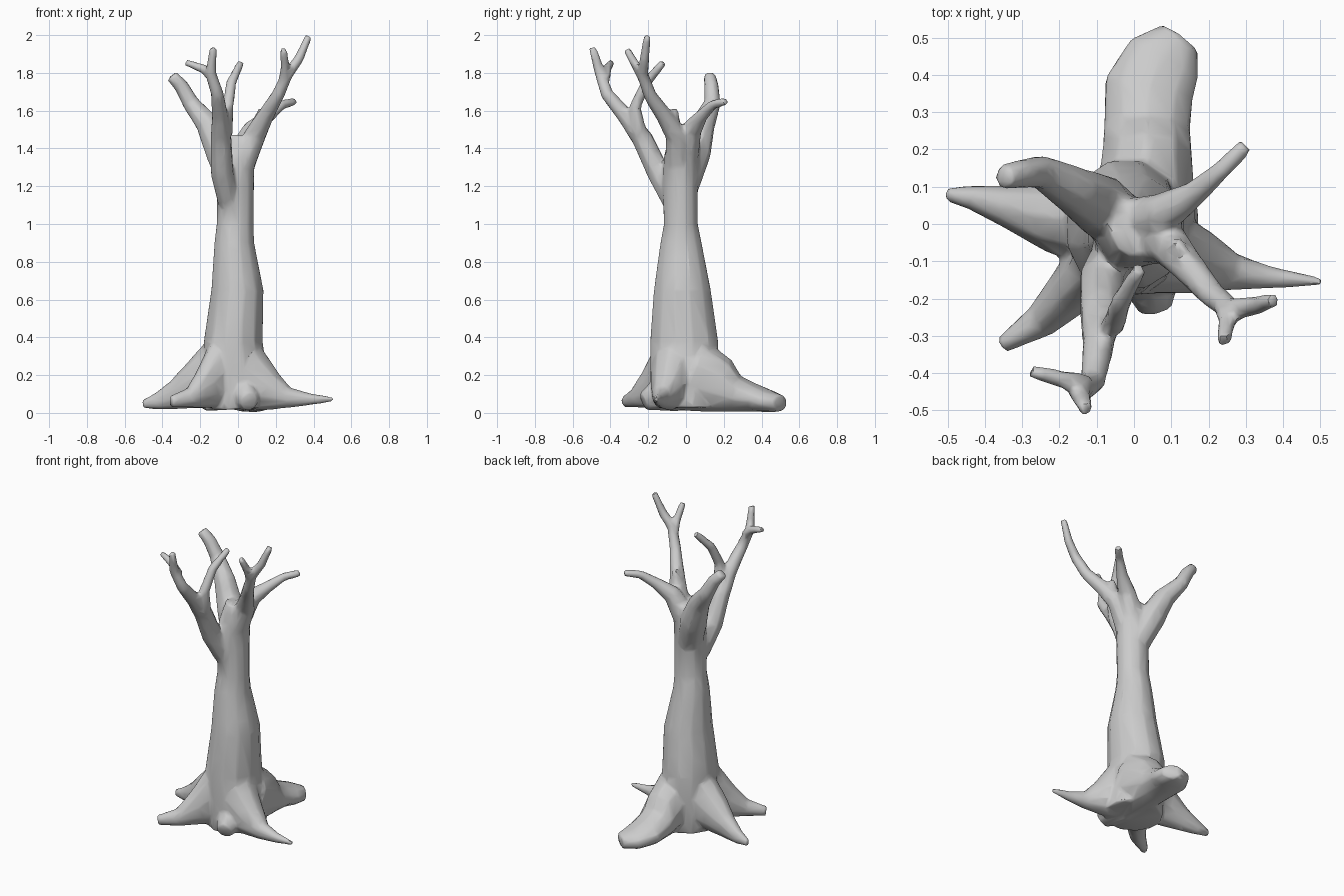
import bpy, bmesh, math
from mathutils import Vector

bm = bmesh.new()


def limb(points, ref, sides=10):
    """Closed tube through (x, y, z, half_width, half_height) points."""
    ref = Vector(ref)
    pos = [Vector(p[:3]) for p in points]
    rings = []
    for i, p in enumerate(points):
        t = (pos[min(i + 1, len(pos) - 1)] - pos[max(i - 1, 0)]).normalized()
        side = t.cross(ref).normalized()
        up = side.cross(t)
        ring = []
        for k in range(sides):
            a = 2 * math.pi * (k + 0.5) / sides
            v = pos[i] + side * p[3] * math.cos(a) + up * p[4] * math.sin(a)
            v.z = max(v.z, 0.004)
            ring.append(bm.verts.new(v))
        rings.append(ring)
    for a, b in zip(rings, rings[1:]):
        for k in range(sides):
            n = (k + 1) % sides
            bm.faces.new((a[k], a[n], b[n], b[k]))
    bm.faces.new(rings[0][::-1])
    bm.faces.new(rings[-1])


def branch(*points):
    limb([(x, y, z, r, r) for x, y, z, r in points], (0.1, 1, 0), 8)


def root(*points):
    limb(points, (0, 0, 1))


# Trunk
limb([(0, -0.01, 0.02, 0.18, 0.18), (-0.01, -0.01, 0.2, 0.17, 0.185),
      (-0.025, -0.01, 0.38, 0.16, 0.185), (-0.003, -0.02, 0.65, 0.142, 0.155),
      (-0.02, -0.027, 0.9, 0.108, 0.112), (-0.015, -0.027, 1.0, 0.1, 0.092),
      (-0.013, -0.03, 1.2, 0.1, 0.095), (-0.005, -0.025, 1.35, 0.095, 0.095),
      (0.01, -0.01, 1.46, 0.075, 0.08)], (0, 1, 0), 12)

# Roots: back, right, left, front left, front bump
root((0.03, 0.03, 0.2, 0.14, 0.2), (0.035, 0.18, 0.14, 0.125, 0.155),
     (0.035, 0.26, 0.1, 0.12, 0.1), (0.04, 0.36, 0.08, 0.125, 0.075),
     (0.08, 0.44, 0.06, 0.11, 0.06), (0.125, 0.5, 0.05, 0.06, 0.045))
root((0.03, -0.06, 0.2, 0.13, 0.18), (0.17, -0.1, 0.11, 0.09, 0.11),
     (0.27, -0.13, 0.08, 0.05, 0.055), (0.38, -0.145, 0.072, 0.028, 0.032),
     (0.505, -0.155, 0.072, 0.012, 0.012))
root((-0.03, 0, 0.25, 0.13, 0.2), (-0.2, 0.015, 0.15, 0.1, 0.14),
     (-0.33, 0.045, 0.095, 0.06, 0.08), (-0.43, 0.07, 0.06, 0.035, 0.045),
     (-0.505, 0.08, 0.045, 0.018, 0.022))
root((-0.04, -0.04, 0.25, 0.1, 0.2), (-0.16, -0.17, 0.13, 0.07, 0.12),
     (-0.25, -0.26, 0.08, 0.048, 0.055), (-0.355, -0.325, 0.06, 0.022, 0.032))
root((0.02, -0.08, 0.12, 0.1, 0.12), (0.06, -0.225, 0.06, 0.05, 0.05))

# Thick back left branch
branch((-0.02, -0.01, 1.2, 0.08), (-0.09, 0.05, 1.38, 0.085),
       (-0.16, 0.09, 1.53, 0.066), (-0.25, 0.14, 1.64, 0.046),
       (-0.3, 0.135, 1.73, 0.04), (-0.35, 0.125, 1.785, 0.034))
# Back right branch
branch((0.02, 0, 1.38, 0.075), (0.08, 0.03, 1.5, 0.056),
       (0.16, 0.08, 1.57, 0.036), (0.23, 0.14, 1.63, 0.026),
       (0.3, 0.21, 1.65, 0.022))
# Right branch with its fork and stub
branch((0.02, -0.04, 1.32, 0.075), (0.09, -0.05, 1.47, 0.06),
       (0.15, -0.12, 1.58, 0.045), (0.21, -0.19, 1.68, 0.036),
       (0.26, -0.23, 1.79, 0.032), (0.32, -0.22, 1.87, 0.027),
       (0.375, -0.205, 1.995, 0.02))
branch((0.24, -0.21, 1.74, 0.03), (0.25, -0.26, 1.83, 0.025),
       (0.24, -0.315, 1.925, 0.02))
branch((0.1, -0.06, 1.52, 0.035), (0.125, -0.06, 1.61, 0.018))
# Front branch with its fork, inner shoot and stub
branch((-0.05, -0.07, 1.12, 0.06), (-0.085, -0.15, 1.28, 0.064),
       (-0.09, -0.23, 1.45, 0.058), (-0.095, -0.32, 1.57, 0.045),
       (-0.11, -0.42, 1.69, 0.035), (-0.145, -0.455, 1.8, 0.03),
       (-0.13, -0.495, 1.935, 0.02))
branch((-0.13, -0.43, 1.77, 0.03), (-0.18, -0.42, 1.82, 0.026),
       (-0.275, -0.395, 1.855, 0.018))
branch((-0.07, -0.25, 1.48, 0.045), (-0.055, -0.27, 1.62, 0.032),
       (-0.035, -0.21, 1.75, 0.028), (0.015, -0.12, 1.855, 0.02))
branch((-0.08, -0.28, 1.53, 0.03), (-0.07, -0.325, 1.605, 0.016))

bmesh.ops.recalc_face_normals(bm, faces=bm.faces)
mesh = bpy.data.meshes.new("tree")
bm.to_mesh(mesh)
bm.free()
tree = bpy.data.objects.new("tree", mesh)
bpy.context.collection.objects.link(tree)

# Fuse limbs into one skin, soften the joints, reduce to low-poly
remesh = tree.modifiers.new("fuse", 'REMESH')
remesh.mode = 'VOXEL'
remesh.voxel_size = 0.01
soft = tree.modifiers.new("soften", 'SMOOTH')
soft.factor = 0.5
soft.iterations = 6
low = tree.modifiers.new("reduce", 'DECIMATE')
low.ratio = 0.06

bpy.context.view_layer.objects.active = tree
tree.select_set(True)
for m in list(tree.modifiers):
    bpy.ops.object.modifier_apply(modifier=m.name)
bpy.ops.object.shade_smooth_by_angle(angle=math.radians(50))
